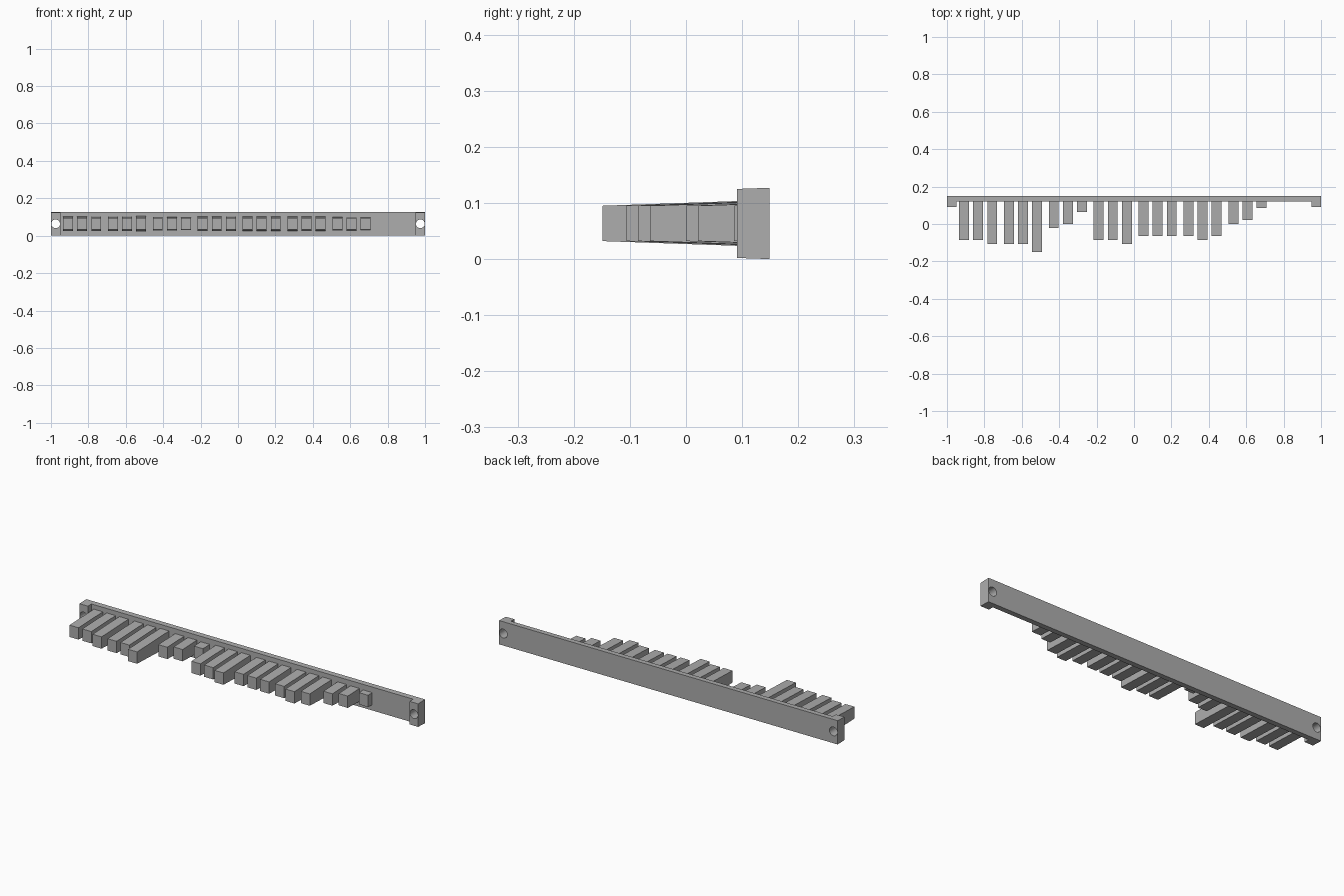
import bpy
import math

cube = bpy.data.objects.get("Cube")
if cube:
    bpy.data.objects.remove(cube, do_unlink=True)

grey = bpy.data.materials.new("plain grey")
colour = (0.42, 0.42, 0.42, 1)
grey.diffuse_color = colour
grey.use_nodes = True
grey.node_tree.nodes["Principled BSDF"].inputs["Base Color"].default_value = colour

MID = 0.0635                          # height of the centre line
BACK, FACE, END = 0.149, 0.12, 0.091  # back, bar front and end block front
DRAFT = math.tan(math.radians(2))     # moulding taper


def extrude(name, x0, x1, profile):
    """Extrude a closed (y, z) profile along x."""
    n = len(profile)
    verts = [(x, y, z) for x in (x0, x1) for y, z in profile]
    faces = [tuple(range(n))[::-1], tuple(range(n, 2 * n))]
    faces += [(i, (i + 1) % n, n + (i + 1) % n, n + i) for i in range(n)]
    mesh = bpy.data.meshes.new(name)
    mesh.from_pydata(verts, [], faces)
    mesh.materials.append(grey)
    obj = bpy.data.objects.new(name, mesh)
    bpy.context.collection.objects.link(obj)
    return obj


def tapered(name, x0, x1, tip, root, tip_half):
    """Block that grows taller from its tip towards its root."""
    r = tip_half + DRAFT * (root - tip)
    return extrude(name, x0, x1, [(tip, MID - tip_half), (root, MID - r),
                                  (root, MID + r), (tip, MID + tip_half)])


# Long backing bar with a thicker mounting block at each end
face_half = MID - DRAFT * (BACK - FACE)
end_half = MID - DRAFT * (BACK - END)
bar = tapered("backing_bar", -0.95, 0.95, FACE, BACK, face_half)
blocks = [tapered("right_end_block", -1, -0.95, END, BACK, end_half),
          tapered("left_end_block", 0.95, 1, END, BACK, end_half)]

# Screw hole through each end block
for block, x in zip(blocks, (-0.975, 0.975)):
    bpy.ops.mesh.primitive_cylinder_add(vertices=24, radius=0.0235, depth=0.2,
                                        location=(x, FACE, MID),
                                        rotation=(math.pi / 2, 0, 0))
    cutter = bpy.context.object
    cutter.name = block.name + "_hole_cutter"
    cutter.data.materials.append(grey)
    cutter.hide_render = True
    cutter.display_type = 'WIRE'
    cut = block.modifiers.new("screw hole", 'BOOLEAN')
    cut.object = cutter
    cut.solver = 'EXACT'
    bpy.context.view_layer.objects.active = block
    bpy.ops.object.modifier_apply(modifier=cut.name)
    bpy.data.objects.remove(cutter, do_unlink=True)
    bpy.ops.object.select_all(action='DESELECT')
    block.select_set(True)
    bpy.ops.object.shade_smooth_by_angle()

# Teeth in groups of three; each number is the depth step of one tooth tip
STEPS = [3, 3, 2, 2, 2, 0, 6, 7, 10, 3, 3, 2, 4, 4, 4, 4, 3, 4, 7, 8, 11]
for i, step in enumerate(STEPS):
    x = -0.909 + 0.24 * (i // 3) + 0.0755 * (i % 3)
    tip = -BACK + 0.0213 * step
    tapered(f"tooth_{i + 1}", x - 0.0265, x + 0.0265, tip, FACE + 0.005, 0.0315)
